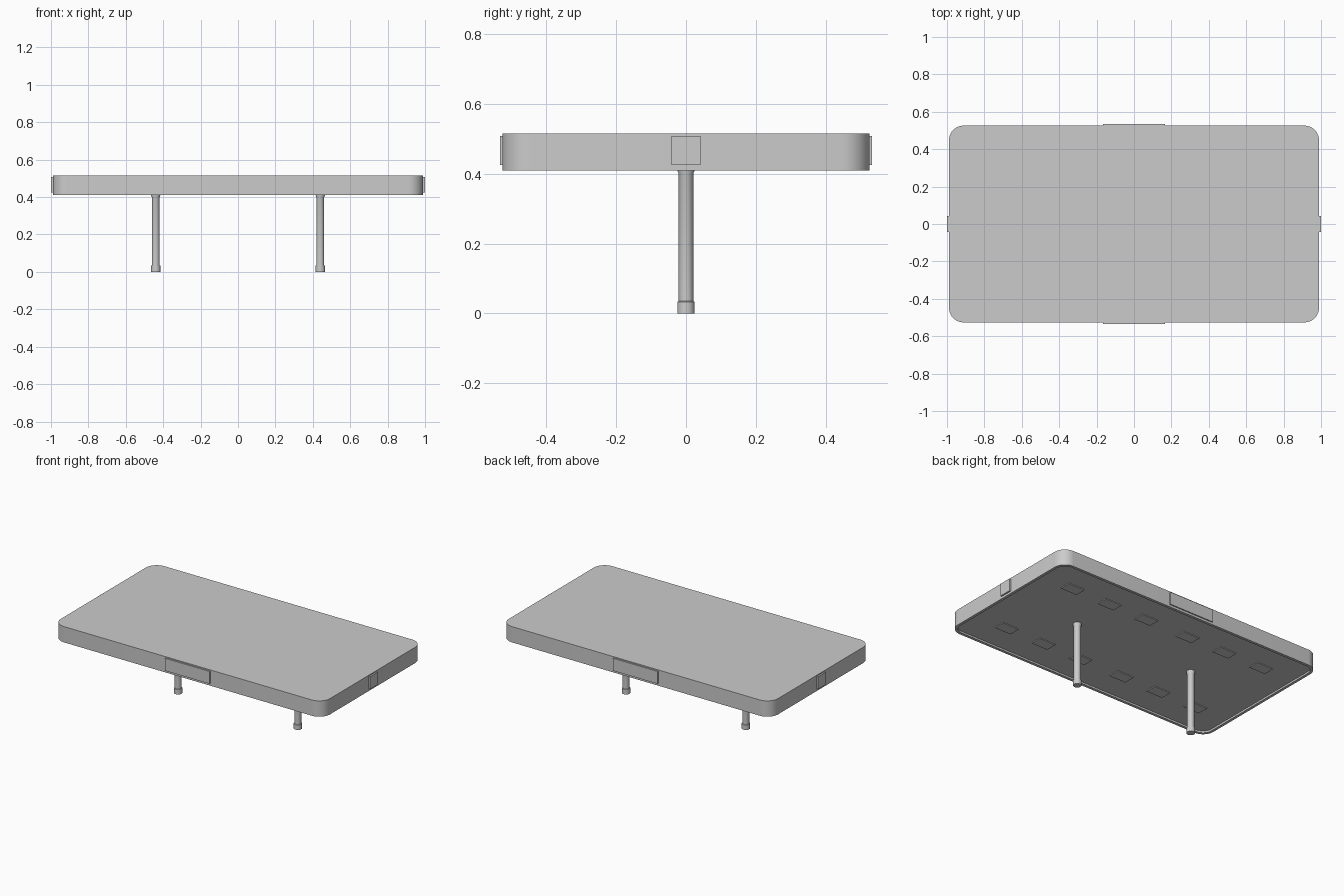
import bpy, bmesh
from math import cos, sin, pi, radians

if "Cube" in bpy.data.objects:
    bpy.data.objects.remove(bpy.data.objects["Cube"], do_unlink=True)

grey = bpy.data.materials.new("light grey")
grey.use_nodes = True
colour = (0.6, 0.6, 0.6, 1)
grey.diffuse_color = colour
grey.node_tree.nodes["Principled BSDF"].inputs["Base Color"].default_value = colour

HALF_X, HALF_Y, RADIUS = 0.99, 0.526, 0.08
BOTTOM, TOP, PANEL = 0.41, 0.515, 0.422


def finish(name, bm):
    bmesh.ops.recalc_face_normals(bm, faces=bm.faces)
    mesh = bpy.data.meshes.new(name)
    bm.to_mesh(mesh)
    bm.free()
    mesh.materials.append(grey)
    obj = bpy.data.objects.new(name, mesh)
    bpy.context.collection.objects.link(obj)
    bpy.ops.object.select_all(action="DESELECT")
    obj.select_set(True)
    bpy.context.view_layer.objects.active = obj
    bpy.ops.object.shade_smooth_by_angle(angle=radians(30))
    return obj


def stack(name, rings):
    """Bridge successive closed rings of points and cap both ends."""
    bm = bmesh.new()
    loops = [[bm.verts.new(p) for p in ring] for ring in rings]
    n = len(loops[0])
    for a, b in zip(loops, loops[1:]):
        for i in range(n):
            j = (i + 1) % n
            bm.faces.new((a[i], a[j], b[j], b[i]))
    bm.faces.new(loops[0])
    bm.faces.new(loops[-1])
    return finish(name, bm)


def rounded_ring(inset, z, steps=10):
    r = RADIUS - inset
    points = []
    for k, (sx, sy) in enumerate([(1, 1), (-1, 1), (-1, -1), (1, -1)]):
        for s in range(steps + 1):
            a = (k + s / steps) * pi / 2
            points.append((sx * (HALF_X - RADIUS) + r * cos(a),
                           sy * (HALF_Y - RADIUS) + r * sin(a), z))
    return points


def circle(x, r, z, sides=32):
    return [(x + r * cos(2 * pi * i / sides), r * sin(2 * pi * i / sides), z)
            for i in range(sides)]


def box(name, centre, size):
    bm = bmesh.new()
    bmesh.ops.create_cube(bm, size=1)
    bmesh.ops.scale(bm, vec=size, verts=bm.verts)
    bmesh.ops.translate(bm, vec=centre, verts=bm.verts)
    return finish(name, bm)


# Rounded slab with a shallow recess inside a rim underneath
stack("slab", [rounded_ring(i, z) for i, z in
               [(0, TOP), (0, BOTTOM), (0.018, BOTTOM), (0.018, PANEL)]])

# Legs with a wider foot and a small flare at the top
leg_profile = [(0.025, 0), (0.025, 0.033), (0.021, 0.035),
               (0.021, 0.4), (0.025, 0.41), (0.025, PANEL + 0.005)]
for side, x in (("left", 0.44), ("right", -0.44)):
    stack(side + "_leg", [circle(x, r, z) for r, z in leg_profile])

# Thin plates in the middle of each edge
for sign, long_side, short_side in ((1, "back", "left"), (-1, "front", "right")):
    box(long_side + "_edge_plate", (0, sign * (HALF_Y + 0.003), 0.466), (0.33, 0.009, 0.083))
    box(short_side + "_edge_plate", (sign * (HALF_X + 0.005), 0, 0.466), (0.01, 0.084, 0.083))

# Two rows of small pads on the underside
for row, y in (("front", -0.305), ("back", 0.305)):
    for i, x in enumerate((-0.73, -0.445, -0.16, 0.16, 0.445, 0.73)):
        box(f"{row}_under_pad_{i + 1}", (x, y, PANEL - 0.002), (0.12, 0.075, 0.006))
